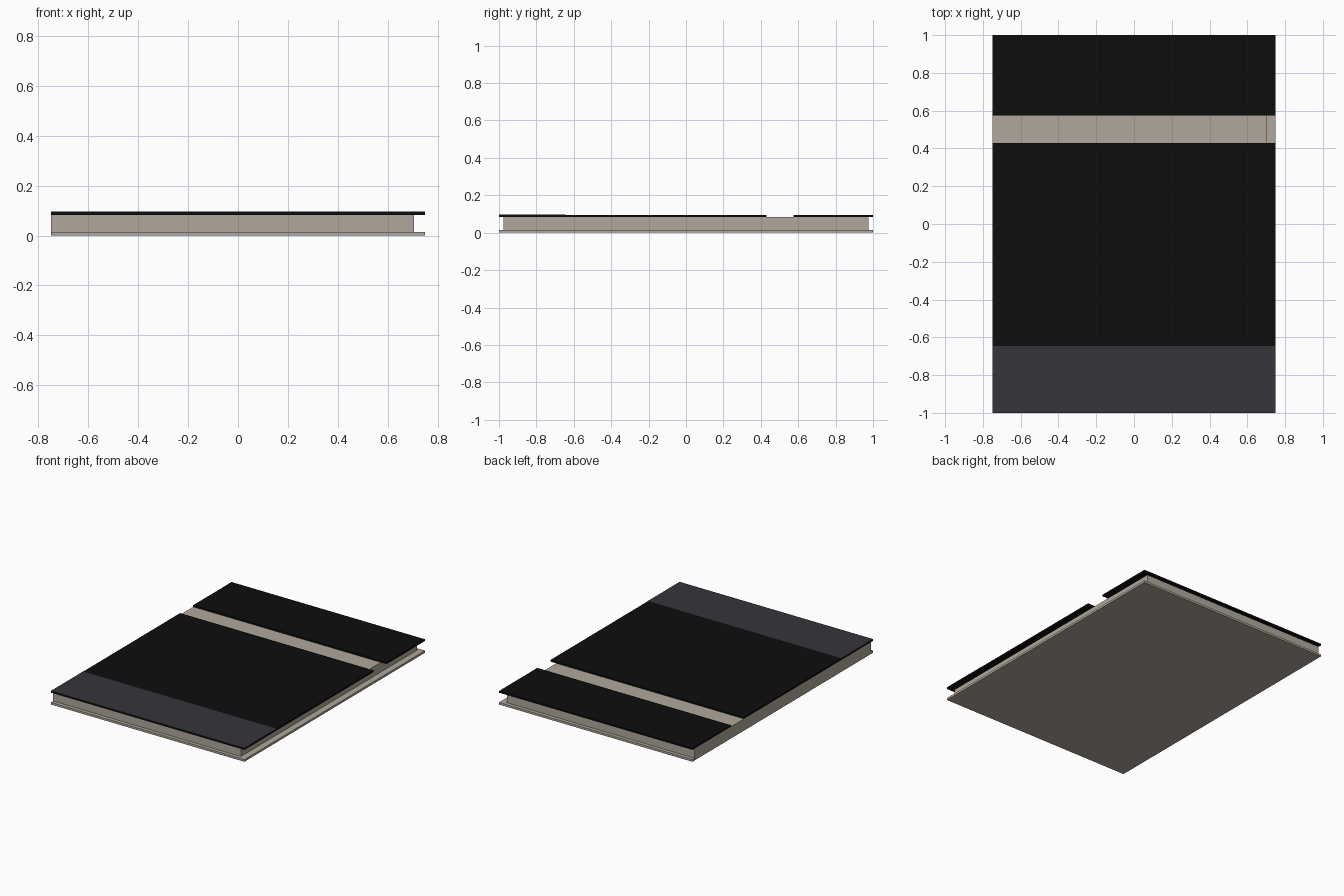
import bpy

if "Cube" in bpy.data.objects:
    bpy.data.objects.remove(bpy.data.objects["Cube"])

def mat(name, rgb):
    m = bpy.data.materials.new(name)
    m.diffuse_color = (*rgb, 1)
    m.use_nodes = True
    m.node_tree.nodes["Principled BSDF"].inputs["Base Color"].default_value = m.diffuse_color
    return m

BEIGE = mat("beige", (0.43, 0.39, 0.33))
BLACK = mat("black", (0.004, 0.004, 0.004))
GREY = mat("dark grey", (0.037, 0.035, 0.043))

def box(name, x, y, z, m):
    """Box from (min, max) ranges on each axis."""
    bpy.ops.mesh.primitive_cube_add(
        size=1, location=[(a + b) / 2 for a, b in (x, y, z)])
    o = bpy.context.object
    o.name = name
    o.scale = [b - a for a, b in (x, y, z)]
    bpy.ops.object.transform_apply(location=False, rotation=False, scale=True)
    o.data.materials.append(m)
    return o

W = (-0.75, 0.75)
# back cover board and page block, flush with the spine side
box("back_cover", W, (-1, 1), (0, 0.015), BEIGE)
box("page_block", (-0.75, 0.705), (-0.975, 0.975), (0.015, 0.083), BEIGE)

# front cover in two black panels with a bare strip between them
box("front_cover_lower", W, (-1, 0.43), (0.083, 0.0945), BLACK)
box("front_cover_upper", W, (0.575, 1), (0.083, 0.0945), BLACK)

# grey band across the bottom of the front cover
box("cover_band", W, (-1, -0.645), (0.0945, 0.096), GREY)
